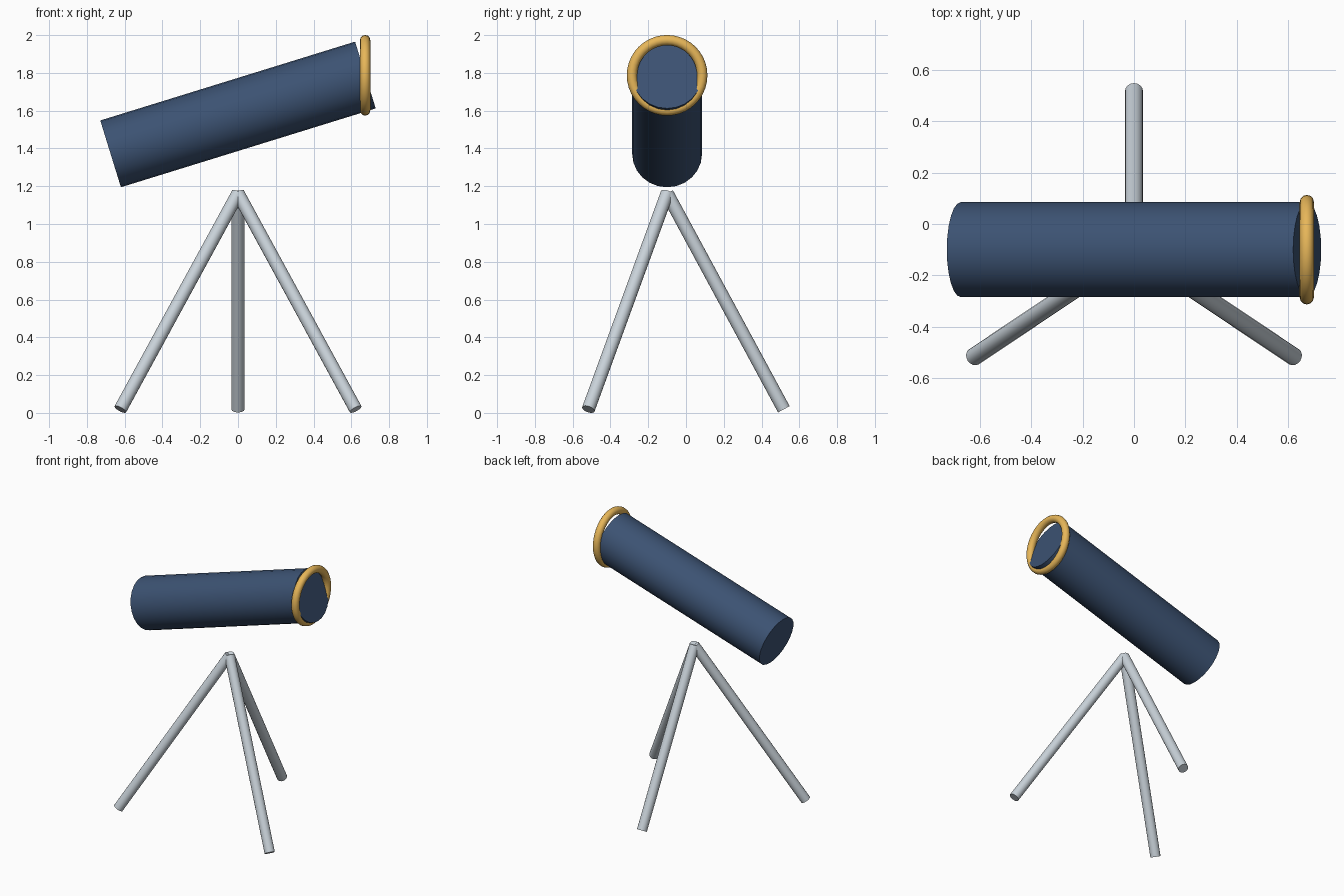
import bpy, math
from mathutils import Vector

if "Cube" in bpy.data.objects:
    bpy.data.objects.remove(bpy.data.objects["Cube"])


def finish(name, color):
    obj = bpy.context.object
    obj.name = name
    mat = bpy.data.materials.new(name + "_colour")
    mat.diffuse_color = (*color, 1)
    mat.use_nodes = True
    mat.node_tree.nodes["Principled BSDF"].inputs["Base Color"].default_value = mat.diffuse_color
    obj.data.materials.append(mat)
    bpy.ops.object.shade_smooth_by_angle(angle=math.radians(40))
    return obj


def rod(name, a, b, radius, sides, color):
    a, b = Vector(a), Vector(b)
    d = b - a
    bpy.ops.mesh.primitive_cylinder_add(
        vertices=sides, radius=radius, depth=d.length, location=(a + b) / 2,
        rotation=d.to_track_quat('Z', 'Y').to_euler())
    return finish(name, color)


NAVY, GOLD, STEEL = (0.045, 0.085, 0.17), (0.80, 0.47, 0.10), (0.58, 0.64, 0.69)

# Tripod legs meeting under the tube
apex = (0, -0.10, 1.162)
for name, foot in (("front_left_leg", (-0.623, -0.517, 0.019)),
                   ("front_right_leg", (0.623, -0.517, 0.019)),
                   ("back_leg", (0, 0.518, 0.019))):
    rod(name, foot, apex, 0.035, 16, STEEL)

# Main tube, tilted upwards to the right
tilt, half = 0.3, 0.706
centre = Vector((0, -0.10, 1.58))
axis = Vector((math.cos(tilt), 0, math.sin(tilt)))
rod("telescope_tube", centre - axis * half, centre + axis * half, 0.185, 24, NAVY)

# Upright ring around the raised end
bpy.ops.mesh.primitive_torus_add(
    major_radius=0.186, minor_radius=0.0275, major_segments=40, minor_segments=12,
    location=(0.673, -0.10, 1.787), rotation=(0, math.pi / 2, 0))
finish("lens_ring", GOLD)
